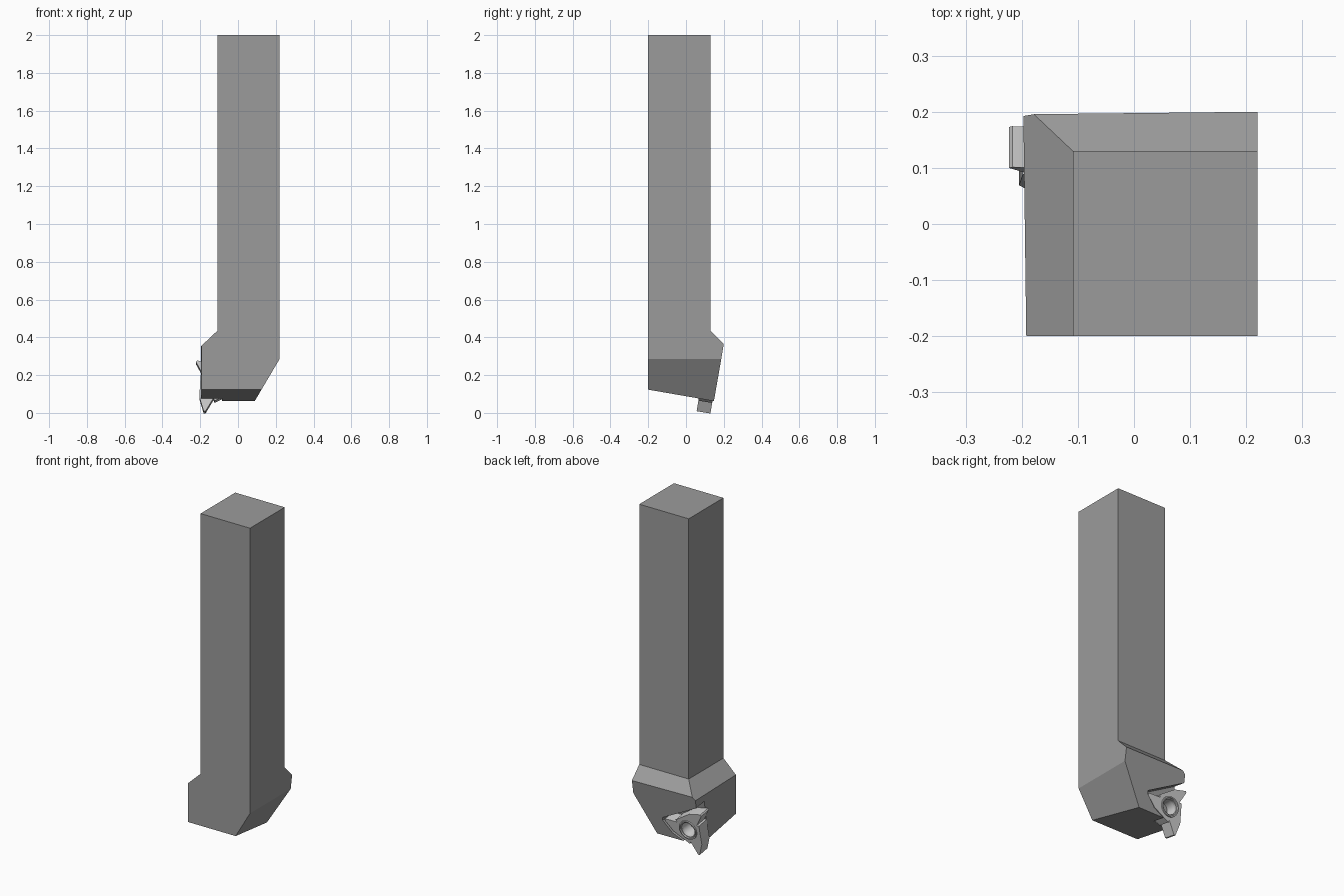
import bpy, bmesh, math
from mathutils import Vector, Matrix

if "Cube" in bpy.data.objects:
    bpy.data.objects.remove(bpy.data.objects["Cube"])

CX, CZ = -0.122, 0.141               # insert centre on the tilted rear face
SLOPE = 0.167                        # lean of the rear face
N = Vector((0, -1, SLOPE)).normalized()   # direction into the body


def on_face(x, z, depth):
    return Vector((x, 0.134 + SLOPE * z, z)) + N * depth


def finish(bm, name):
    bmesh.ops.recalc_face_normals(bm, faces=bm.faces)
    me = bpy.data.meshes.new(name)
    bm.to_mesh(me)
    bm.free()
    ob = bpy.data.objects.new(name, me)
    bpy.context.collection.objects.link(ob)
    return ob


def prism(name, pts, d0, d1):
    """Extrude an x-z outline perpendicular to the tilted rear face."""
    bm = bmesh.new()
    a = [bm.verts.new(on_face(x, z, d0)) for x, z in pts]
    b = [bm.verts.new(on_face(x, z, d1)) for x, z in pts]
    bm.faces.new(a)
    bm.faces.new(b[::-1])
    for i in range(len(pts)):
        j = (i + 1) % len(pts)
        bm.faces.new((a[i], a[j], b[j], b[i]))
    return finish(bm, name)


def threefold(polar):
    """Repeat (radius, degrees) points three times around the insert centre."""
    out = []
    for k in range(3):
        for r, deg in polar:
            t = math.radians(deg + 120 * k)
            out.append((CX + r * math.cos(t), CZ + r * math.sin(t)))
    return out


def circle(r, n=32):
    return [(CX + r * math.cos(2 * math.pi * i / n),
             CZ + r * math.sin(2 * math.pi * i / n)) for i in range(n)]


def cut(ob, cutter):
    cutter.hide_render = True
    m = ob.modifiers.new("cut", 'BOOLEAN')
    m.operation = 'DIFFERENCE'
    m.solver = 'EXACT'
    m.object = cutter
    bpy.context.view_layer.objects.active = ob
    bpy.ops.object.modifier_apply(modifier=m.name)
    bpy.data.objects.remove(cutter)


# Holder: block trimmed by the head planes, then shank extruded upward
bm = bmesh.new()
bmesh.ops.create_cube(bm, size=1, matrix=Matrix.Translation((0, 0.05, 0.1875))
                      @ Matrix.Diagonal((0.44, 0.5, 0.495, 1)))
planes = [
    ((0.22, 0, 0), (1, 0, 0)),                          # right side
    ((0, -0.2, 0), (0, -1, 0)),                         # front
    ((-0.192, -0.2, 0), (-1, -0.013, 0)),               # left side
    ((-0.17, 0.195, 0.365), (-0.0128, 1, -SLOPE)),      # leaning rear
    ((0, -0.2, 0.123), (0, -0.06, -0.345)),             # sloping underside
    ((0.22, 0, 0.285), (0.22, 0, -0.13)),               # right relief
    ((-0.109, 0, 0.435), (-0.085, 0, 0.09)),            # left shoulder
    ((0, 0.13, 0.435), (0, 0.07, 0.07)),                # rear shoulder
]
for co, no in planes:
    bmesh.ops.bisect_plane(bm, geom=bm.verts[:] + bm.edges[:] + bm.faces[:],
                           plane_co=co, plane_no=Vector(no).normalized(),
                           clear_outer=True, dist=1e-6)
    edges = [e for e in bm.edges if e.is_boundary]
    if edges:
        bmesh.ops.holes_fill(bm, edges=edges, sides=0)
bm.normal_update()
top = max(bm.faces, key=lambda f: f.calc_center_median().z)
ext = bmesh.ops.extrude_face_region(bm, geom=[top])
for v in ext["geom"]:
    if isinstance(v, bmesh.types.BMVert):
        v.co.z = 2.0
if top.is_valid:
    bmesh.ops.delete(bm, geom=[top], context='FACES_ONLY')
holder = finish(bm, "tool_holder")

# Pocket for the insert
pocket = [(-0.30, 0.355), (-0.20, 0.305), (0.040, 0.178), (0.040, 0.160),
          (-0.015, 0.098), (-0.115, 0.048), (-0.115, -0.1), (-0.30, -0.1)]
cut(holder, prism("pocket_cutter", pocket, -0.1, 0.079))
dark = bpy.data.materials.new("dark_steel")
dark.diffuse_color = (0.33, 0.33, 0.33, 1)
dark.use_nodes = True
dark.node_tree.nodes["Principled BSDF"].inputs["Base Color"].default_value = dark.diffuse_color
holder.data.materials.clear()
holder.data.materials.append(dark)

# Three-pointed cutting insert with a through hole
insert = prism("cutting_insert",
               threefold([(0.108, 220), (0.156, 247.5), (0.153, 251),
                          (0.076, 264), (0.089, 269)]),
               0.004, 0.078)
cut(insert, prism("hole_cutter", circle(0.043), -0.05, 0.15))

# Raised collar with a tapered mouth around the hole
bm = bmesh.new()
rings = [[bm.verts.new(on_face(x, z, d)) for x, z in circle(r)]
         for r, d in [(0.060, 0.02), (0.057, -0.003), (0.050, -0.003), (0.040, 0.03), (0.040, 0.07)]]
for k in range(5):
    a, b = rings[k], rings[(k + 1) % 5]
    for i in range(32):
        j = (i + 1) % 32
        bm.faces.new((a[i], a[j], b[j], b[i]))
collar = finish(bm, "hole_collar")

for ob in (insert, collar):
    bpy.ops.object.select_all(action='DESELECT')
    ob.select_set(True)
    bpy.context.view_layer.objects.active = ob
    bpy.ops.object.shade_smooth_by_angle(angle=math.radians(25))
